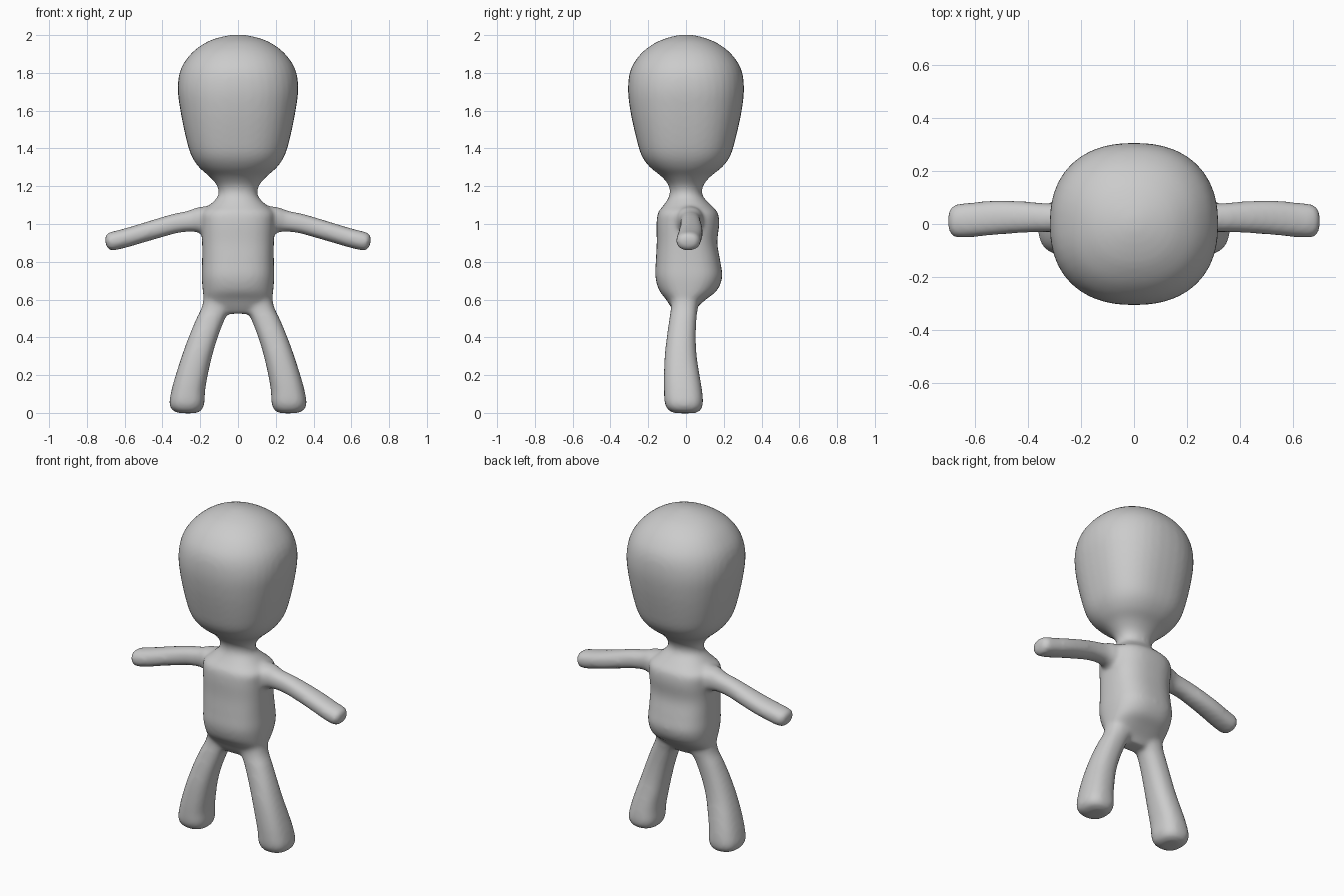
import bpy, bmesh, math
from mathutils import Vector

SEG = 40


def spline(keys, steps=6):
    """Catmull-Rom interpolation through rows of numbers."""
    out = []
    for i in range(len(keys) - 1):
        p = [keys[max(0, min(len(keys) - 1, i + k))] for k in (-1, 0, 1, 2)]
        for s in range(steps):
            t = s / steps
            out.append([0.5 * (2 * b + (c - a) * t + (2 * a - 5 * b + 4 * c - d) * t * t
                               + (3 * b - a - 3 * c + d) * t ** 3) for a, b, c, d in zip(*p)])
    return out + [list(keys[-1])]


def loft(bm, rings):
    """Skin closed superellipse rings: (centre, half axis u, half axis v, exponent)."""
    rows = []
    for c, u, v, n in rings:
        row = []
        for k in range(SEG):
            a = 2 * math.pi * k / SEG
            ca, sa = math.cos(a), math.sin(a)
            x = math.copysign(abs(ca) ** (2 / n), ca)
            y = math.copysign(abs(sa) ** (2 / n), sa)
            row.append(bm.verts.new(c + u * x + v * y))
        rows.append(row)
    for r, s in zip(rows, rows[1:]):
        for k in range(SEG):
            j = (k + 1) % SEG
            bm.faces.new((r[k], r[j], s[j], s[k]))
    bm.faces.new(rows[0][::-1])
    bm.faces.new(rows[-1])


def upright(keys):
    """Rings from rows of z, x min, x max, y min, y max, exponent."""
    return [(Vector(((x0 + x1) / 2, (y0 + y1) / 2, z)), Vector(((x1 - x0) / 2, 0, 0)),
             Vector((0, (y1 - y0) / 2, 0)), n) for z, x0, x1, y0, y1, n in spline(keys)]


bm = bmesh.new()

# Torso, neck and head: z, half width, y min, y max, exponent
trunk = [
    (0.525, 0.10, -0.055, 0.035, 2.3), (0.56, 0.16, -0.08, 0.06, 2.4),
    (0.60, 0.18, -0.105, 0.105, 2.5), (0.65, 0.187, -0.143, 0.165, 2.5),
    (0.72, 0.192, -0.162, 0.192, 2.6), (0.80, 0.19, -0.16, 0.182, 2.6),
    (0.90, 0.19, -0.155, 0.166, 2.6), (1.00, 0.195, -0.156, 0.176, 2.6),
    (1.06, 0.195, -0.148, 0.168, 2.5), (1.10, 0.15, -0.118, 0.132, 2.3),
    (1.15, 0.105, -0.088, 0.088, 2.1), (1.20, 0.11, -0.09, 0.09, 2.1),
    (1.25, 0.15, -0.128, 0.128, 2.2), (1.30, 0.206, -0.19, 0.19, 2.4),
    (1.36, 0.246, -0.234, 0.234, 2.5), (1.45, 0.274, -0.262, 0.262, 2.5),
    (1.60, 0.305, -0.295, 0.295, 2.4), (1.72, 0.319, -0.307, 0.307, 2.3),
    (1.82, 0.303, -0.292, 0.292, 2.2), (1.90, 0.25, -0.24, 0.24, 2.2),
    (1.955, 0.18, -0.17, 0.17, 2.1), (1.985, 0.11, -0.10, 0.10, 2.0),
    (2.002, 0.03, -0.03, 0.03, 2.0),
]
loft(bm, upright([(z, -w, w, y0, y1, n) for z, w, y0, y1, n in trunk]))

# Leg: z, x min, x max, y min, y max, exponent
leg = [
    (-0.002, 0.225, 0.305, -0.055, 0.045, 2.2), (0.012, 0.195, 0.345, -0.09, 0.075, 2.4),
    (0.05, 0.178, 0.363, -0.112, 0.09, 2.5), (0.12, 0.174, 0.352, -0.117, 0.085, 2.4),
    (0.20, 0.160, 0.330, -0.117, 0.072, 2.4), (0.30, 0.137, 0.298, -0.113, 0.057, 2.3),
    (0.40, 0.107, 0.262, -0.102, 0.052, 2.3), (0.50, 0.068, 0.220, -0.088, 0.056, 2.3),
    (0.56, 0.035, 0.192, -0.08, 0.064, 2.3), (0.66, 0.03, 0.17, -0.08, 0.08, 2.3),
]
# Arm: x, z centre, half height, y centre, half depth
arm = [
    (0.10, 1.02, 0.078, 0.02, 0.075), (0.19, 1.018, 0.074, 0.02, 0.072),
    (0.25, 1.015, 0.057, 0.022, 0.056), (0.33, 1.003, 0.052, 0.024, 0.055),
    (0.42, 0.978, 0.051, 0.026, 0.06), (0.52, 0.948, 0.050, 0.024, 0.065),
    (0.61, 0.922, 0.050, 0.016, 0.066), (0.67, 0.908, 0.049, 0.012, 0.063),
    (0.69, 0.902, 0.040, 0.011, 0.053), (0.701, 0.899, 0.02, 0.011, 0.028),
]
tilt = Vector((0.24, 0, 1)).normalized()
leg_rings = upright(leg)
arm_rings = [(Vector((x, y, z)), Vector((0, d, 0)), tilt * h, 2.3)
             for x, z, h, y, d in spline(arm)]


def mirrored(rings):
    flip = Vector((-1, 1, 1))
    return [(c * flip, u * flip, v * flip, n) for c, u, v, n in rings]


for limb in (leg_rings, arm_rings):
    loft(bm, limb)
    loft(bm, mirrored(limb))
# Make every shell face outwards
bmesh.ops.recalc_face_normals(bm, faces=bm.faces)

mesh = bpy.data.meshes.new("body")
bm.to_mesh(mesh)
bm.free()
body = bpy.data.objects.new("body", mesh)
bpy.context.collection.objects.link(body)

grey = bpy.data.materials.new("plain grey")
grey.diffuse_color = (0.6, 0.6, 0.6, 1)
mesh.materials.append(grey)

# Fuse the parts into one skin and soften the joints
remesh = body.modifiers.new("fuse", 'REMESH')
remesh.mode = 'VOXEL'
remesh.voxel_size = 0.012
remesh.use_smooth_shade = True
soften = body.modifiers.new("soften", 'SMOOTH')
soften.factor = 0.5
soften.iterations = 10
